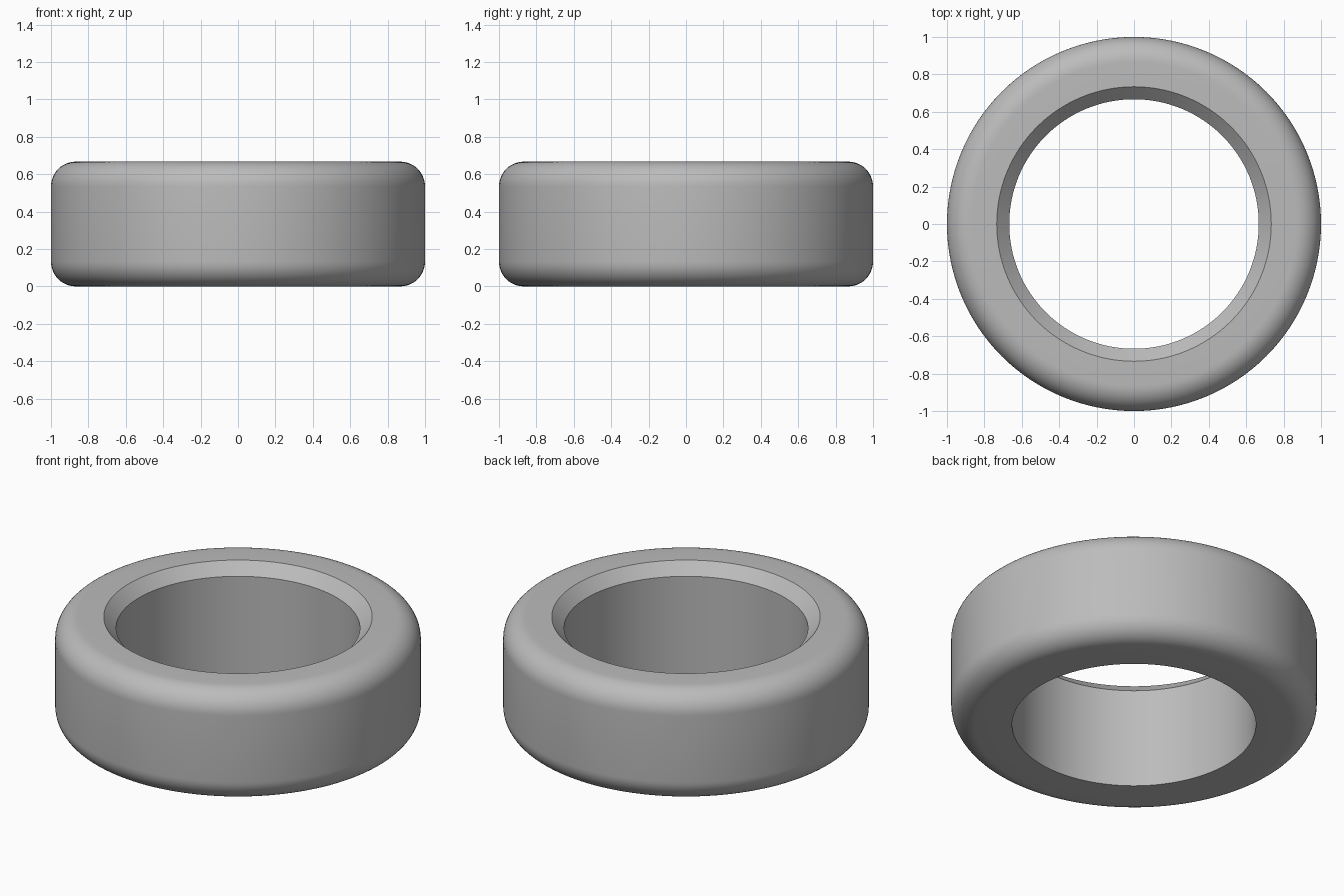
import bpy
import bmesh
import math

cube = bpy.data.objects.get("Cube")
if cube:
    bpy.data.objects.remove(cube, do_unlink=True)

OUTER, BORE, HEIGHT = 1.0, 0.667, 0.667
FILLET, CHAMFER = 0.133, 0.067
SEGMENTS, ARC_STEPS = 128, 12

# Plain grey material
grey = bpy.data.materials.new("plain_grey")
grey.use_nodes = True
colour = (0.5, 0.5, 0.5, 1.0)
grey.diffuse_color = colour
grey.node_tree.nodes["Principled BSDF"].inputs["Base Color"].default_value = colour


def fillet(z, start):
    """Quarter-round points on the outer edge, as (radius, height)."""
    angles = [start + math.pi / 2 * i / ARC_STEPS for i in range(ARC_STEPS + 1)]
    return [(OUTER - FILLET + FILLET * math.cos(a), z + FILLET * math.sin(a))
            for a in angles]


# Cross-section: sharp lower bore edge, rounded outside, chamfered upper bore edge
profile = [(BORE, 0.0)]
profile += fillet(FILLET, -math.pi / 2)
profile += fillet(HEIGHT - FILLET, 0.0)
profile += [(BORE + CHAMFER, HEIGHT), (BORE, HEIGHT - CHAMFER)]

# Revolve the closed section around the vertical axis
bm = bmesh.new()
verts = [bm.verts.new((r, 0, z)) for r, z in profile]
edges = [bm.edges.new((v, verts[(i + 1) % len(verts)])) for i, v in enumerate(verts)]
bmesh.ops.spin(bm, geom=verts + edges, cent=(0, 0, 0), axis=(0, 0, 1),
               angle=math.tau, steps=SEGMENTS, use_merge=True)
bmesh.ops.remove_doubles(bm, verts=bm.verts, dist=0.0001)
bmesh.ops.recalc_face_normals(bm, faces=bm.faces)

mesh = bpy.data.meshes.new("ring_body")
bm.to_mesh(mesh)
bm.free()
mesh.materials.append(grey)
ring = bpy.data.objects.new("ring_body", mesh)
bpy.context.collection.objects.link(ring)

# Smooth curves with crisp bore and chamfer edges
bpy.ops.object.select_all(action="DESELECT")
ring.select_set(True)
bpy.context.view_layer.objects.active = ring
bpy.ops.object.shade_smooth_by_angle(angle=math.radians(30))
